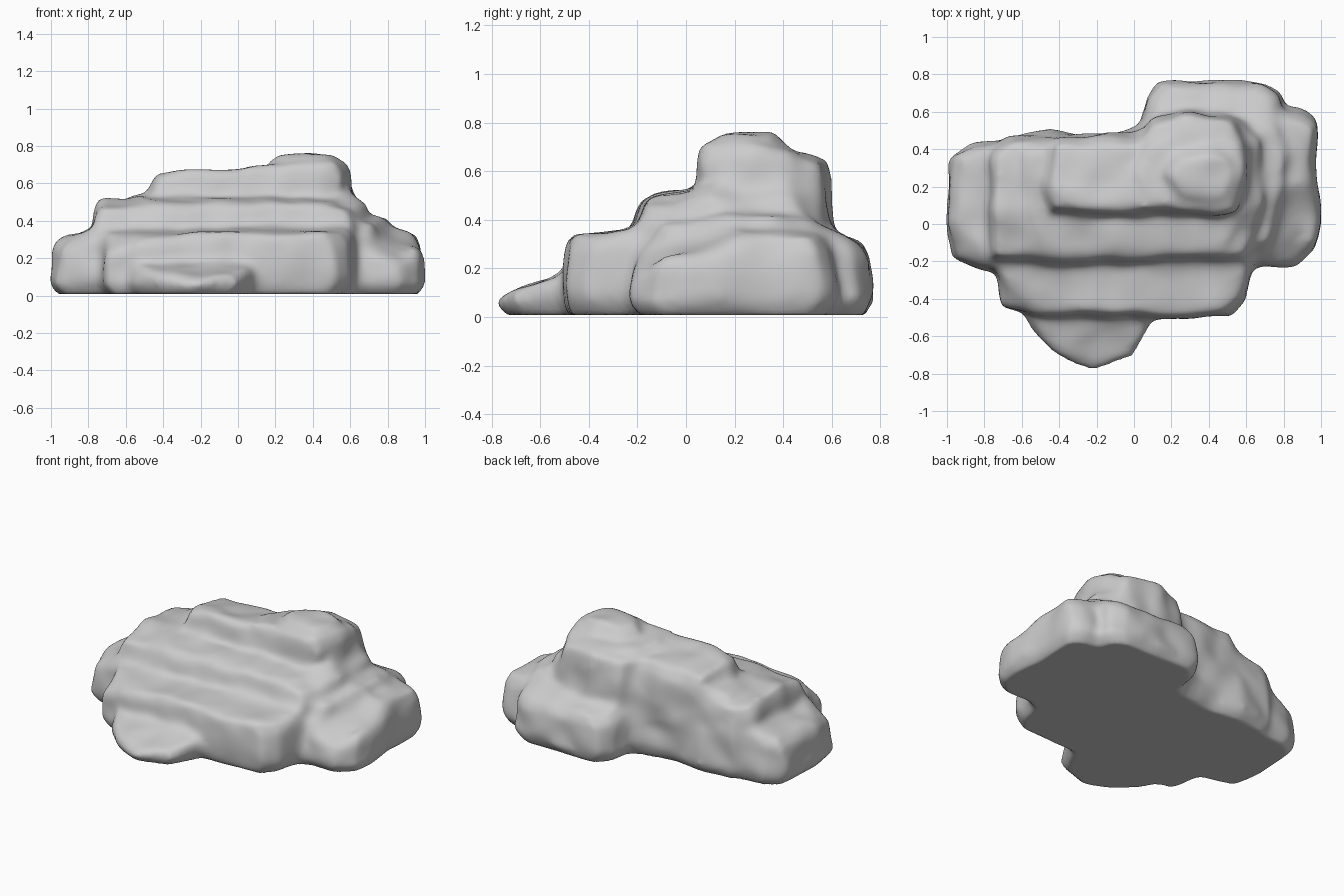
import bpy, bmesh
from mathutils import Vector, noise

bm = bmesh.new()

def slab(outline, inset=0.03, z0=0.0):
    """Closed ledge from (x, y, top z) points, narrowed a little at foot and top."""
    n = len(outline)
    cx = sum(p[0] for p in outline) / n
    cy = sum(p[1] for p in outline) / n

    def ring(d, height):
        out = []
        for x, y, t in outline:
            v = Vector((x - cx, y - cy))
            v *= max(0.1, 1 - d / v.length)
            out.append(bm.verts.new((cx + v.x, cy + v.y, height(t))))
        return out

    rings = [ring(0.05, lambda t: z0),
             ring(0, lambda t: min(z0 + 0.07, z0 + 0.5 * (t - z0))),
             ring(inset * 0.6, lambda t: z0 + (t - z0) * 0.82),
             ring(inset * 1.8, lambda t: t)]
    faces = [bm.faces.new(rings[0][::-1]), bm.faces.new(rings[-1])]
    for a, b in zip(rings, rings[1:]):
        for i in range(n):
            j = (i + 1) % n
            bm.faces.new((a[i], a[j], b[j], b[i]))
    bmesh.ops.triangulate(bm, faces=faces)

# broad lower ledge, left end to right end
slab([(-1.01, 0.0, .32), (-.97, -.19, .28), (-.8, -.25, .35), (.6, -.25, .36),
      (.66, .1, .45), (.6, .52, .45), (.05, .5, .4), (-.2, .47, .36),
      (-.45, .51, .36), (-.62, .48, .36), (-.74, .44, .37), (-.88, .43, .34), (-.99, .36, .32)], 0.04)
# second ledge
slab([(-.8, 0.05, .52), (-.77, -.2, .47), (-.4, -.23, .48), (.2, -.22, .48), (.62, -.2, .46),
      (.73, .1, .5), (.71, .45, .5), (.6, .57, .52), (.1, .55, .55), (-.1, .47, .52),
      (-.4, .48, .52), (-.68, .47, .49), (-.78, .38, .5)])
# bank sloping up from the second ledge to the ridge
slab([(-.6, .1, .54), (-.5, -.17, .5), (.5, -.17, .5), (.66, .1, .54), (.64, .45, .56),
      (.1, .5, .58), (-.4, .47, .56), (-.62, .4, .54)], 0.02, 0.2)
# upper ridge
slab([(-.5, .2, .66), (-.47, .05, .65), (-.1, .03, .68), (.2, .03, .69), (.5, .03, .69),
      (.62, .15, .69), (.63, .4, .67), (.56, .57, .64), (.3, .62, .65), (.1, .58, .63),
      (.0, .48, .62), (-.25, .45, .63), (-.46, .44, .62)])
# summit shoulder, easing down to the ridge on the left and back
slab([(-.04, .25, .69), (.06, .07, .7), (.3, .04, .72), (.56, .05, .72),
      (.63, .25, .72), (.6, .45, .7), (.45, .55, .67), (.2, .54, .67), (.04, .44, .67)], 0.03, 0.3)
# rounded summit
slab([(.1, .27, .745), (.2, .1, .755), (.4, .06, .765), (.55, .1, .755),
      (.61, .25, .75), (.55, .41, .75), (.4, .45, .76), (.2, .42, .75)], 0.05, 0.4)
# front ledge
slab([(-.74, -.3, .33), (-.72, -.44, .25), (-.55, -.5, .3), (-.3, -.5, .33),
      (.2, -.51, .335), (.52, -.49, .335), (.6, -.4, .34), (.64, -.2, .36), (.5, 0, .38),
      (-.6, 0, .38), (-.76, -.15, .36)])
# low front toe
slab([(-.58, -.52, .17), (-.43, -.7, .12), (-.23, -.79, .1), (-.0, -.71, .12),
      (.1, -.52, .16), (.1, -.35, .24), (-.62, -.35, .24)], 0.02)
# right shoulder
slab([(.5, -.3, .3), (.66, -.23, .3), (.86, -.24, .2), (.98, -.14, .26), (1.01, .02, .26),
      (.98, .25, .35), (.98, .55, .33), (.9, .62, .33), (.6, .64, .38), (.5, .2, .42)], 0.04)
slab([(.55, -.18, .38), (.72, -.14, .38), (.82, .1, .41), (.84, .4, .42), (.78, .56, .4),
      (.5, .6, .42), (.5, .1, .42)])
# back block
slab([(.03, .5, .38), (.05, .67, .33), (.13, .765, .31), (.4, .775, .31), (.7, .76, .3),
      (.79, .7, .31), (.83, .55, .36), (.7, .35, .47), (.1, .35, .47)], 0.04)

mesh = bpy.data.meshes.new("terraced_rock")
bm.to_mesh(mesh)
bm.free()
rock = bpy.data.objects.new("terraced_rock", mesh)
bpy.context.collection.objects.link(rock)
bpy.context.view_layer.objects.active = rock
rock.select_set(True)

# fuse the ledges and wear the edges
m = rock.modifiers.new("fuse", 'REMESH')
m.mode = 'VOXEL'
m.voxel_size = 0.022
m = rock.modifiers.new("wear", 'SMOOTH')
m.factor = 0.5
m.iterations = 14
for name in [m.name for m in rock.modifiers]:
    bpy.ops.object.modifier_apply(modifier=name)

# gentle lumps above the flat foot
for v in rock.data.vertices:
    k = min(1.0, max(0.0, v.co.z / 0.1))
    v.co += noise.noise_vector(v.co * 6) * 0.016 * k
    v.co.z = max(v.co.z, 0.008)

bpy.ops.object.shade_smooth()
